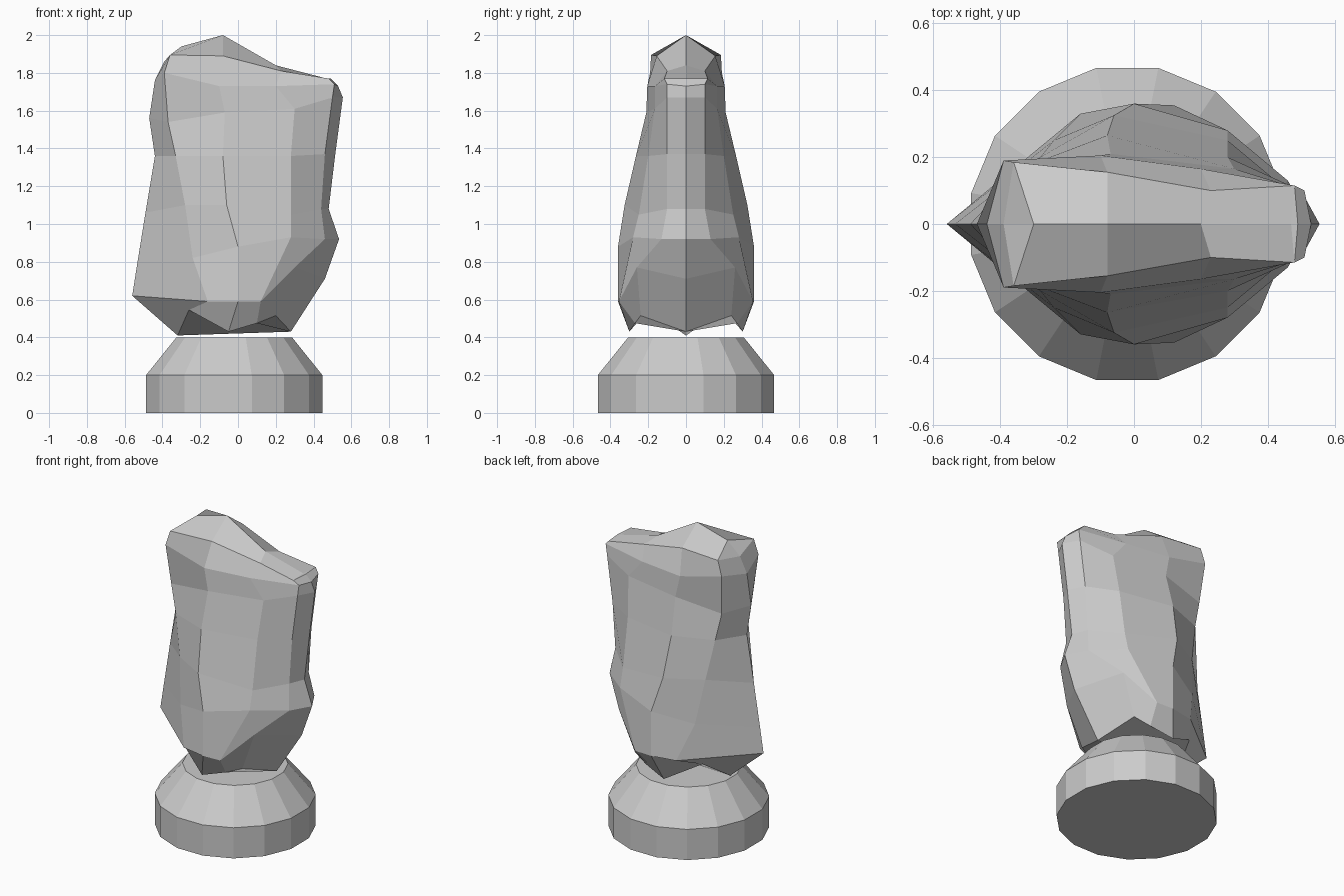
import bpy, bmesh, math

if "Cube" in bpy.data.objects:
    bpy.data.objects.remove(bpy.data.objects["Cube"])


def make_object(name, bm):
    bmesh.ops.recalc_face_normals(bm, faces=bm.faces)
    mesh = bpy.data.meshes.new(name)
    bm.to_mesh(mesh)
    bm.free()
    ob = bpy.data.objects.new(name, mesh)
    bpy.context.collection.objects.link(ob)
    return ob


# Round base: 16-sided drum with a tapered collar
def build_base(profile, sides=16, cx=-0.02):
    bm = bmesh.new()
    rings = []
    for r, z in profile:
        angles = [(i + 0.5) * 2 * math.pi / sides for i in range(sides)]
        rings.append([bm.verts.new((cx + r * math.cos(a), r * math.sin(a), z)) for a in angles])
    for lo, hi in zip(rings, rings[1:]):
        for i in range(sides):
            j = (i + 1) % sides
            bm.faces.new((lo[i], lo[j], hi[j], hi[i]))
    bm.faces.new(rings[0])
    bm.faces.new(rings[-1])
    return make_object("base", bm)


build_base([(0.476, 0), (0.476, 0.2), (0.312, 0.4)])

# Head: half rings from back edge to front edge, lofted upward, then mirrored.
# Each ring: back (x, z), four flank points (x, y, z), front (x, z)
rings = [
    [(-.32, .41), (-.26, .20, .545), (-.05, .30, .43), (.10, .27, .475), (.20, .24, .515), (.28, .43)],
    [(-.56, .62), (-.16, .33, .59), (.00, .36, .59), (.12, .355, .59), (.30, .26, .77), (.46, .71)],
    [(-.535, .78), (-.24, .25, .82), (.00, .36, .88), (.28, .28, .93), (.46, .13, .92), (.535, .92)],
    [(-.49, 1.06), (-.28, .20, 1.10), (-.06, .325, 1.10), (.28, .25, 1.05), (.44, .10, 1.08), (.48, 1.08)],
    [(-.44, 1.36), (-.33, .17, 1.36), (-.08, .265, 1.36), (.28, .20, 1.36), (.46, .10, 1.37), (.515, 1.37)],
    [(-.47, 1.56), (-.37, .16, 1.54), (-.07, .21, 1.59), (.30, .165, 1.61), (.50, .10, 1.67), (.555, 1.67)],
    [(-.44, 1.76), (-.39, .19, 1.80), (-.10, .205, 1.73), (.20, .165, 1.73), (.51, .10, 1.74), (.53, 1.73)],
    [(-.39, 1.86), (-.36, .185, 1.895), (-.08, .155, 1.89), (.23, .10, 1.81), (.48, .115, 1.77), (.49, 1.77)],
]
ridge = [(-.39, 1.86), (-.30, 1.94), (-.08, 2.0), (.20, 1.84), (.47, 1.77), (.49, 1.77)]


def build_head():
    bm = bmesh.new()

    def vert(p):
        return bm.verts.new(p if len(p) == 3 else (p[0], 0, p[1]))

    grid = [[vert(p) for p in ring] for ring in rings + [ridge]]
    for lo, hi in zip(grid, grid[1:]):
        for i in range(5):
            bm.faces.new((lo[i], lo[i + 1], hi[i + 1], hi[i]))
    # Underside
    bm.faces.new(grid[0])
    bmesh.ops.remove_doubles(bm, verts=bm.verts, dist=0.001)
    head = make_object("head", bm)
    for f in head.data.polygons:
        if f.center.z > 1.85 and f.normal.z < 0:
            head.data.flip_normals()
            break
    mirror = head.modifiers.new("mirror_sides", 'MIRROR')
    mirror.use_axis = (False, True, False)
    mirror.use_clip = True
    return head


build_head()
